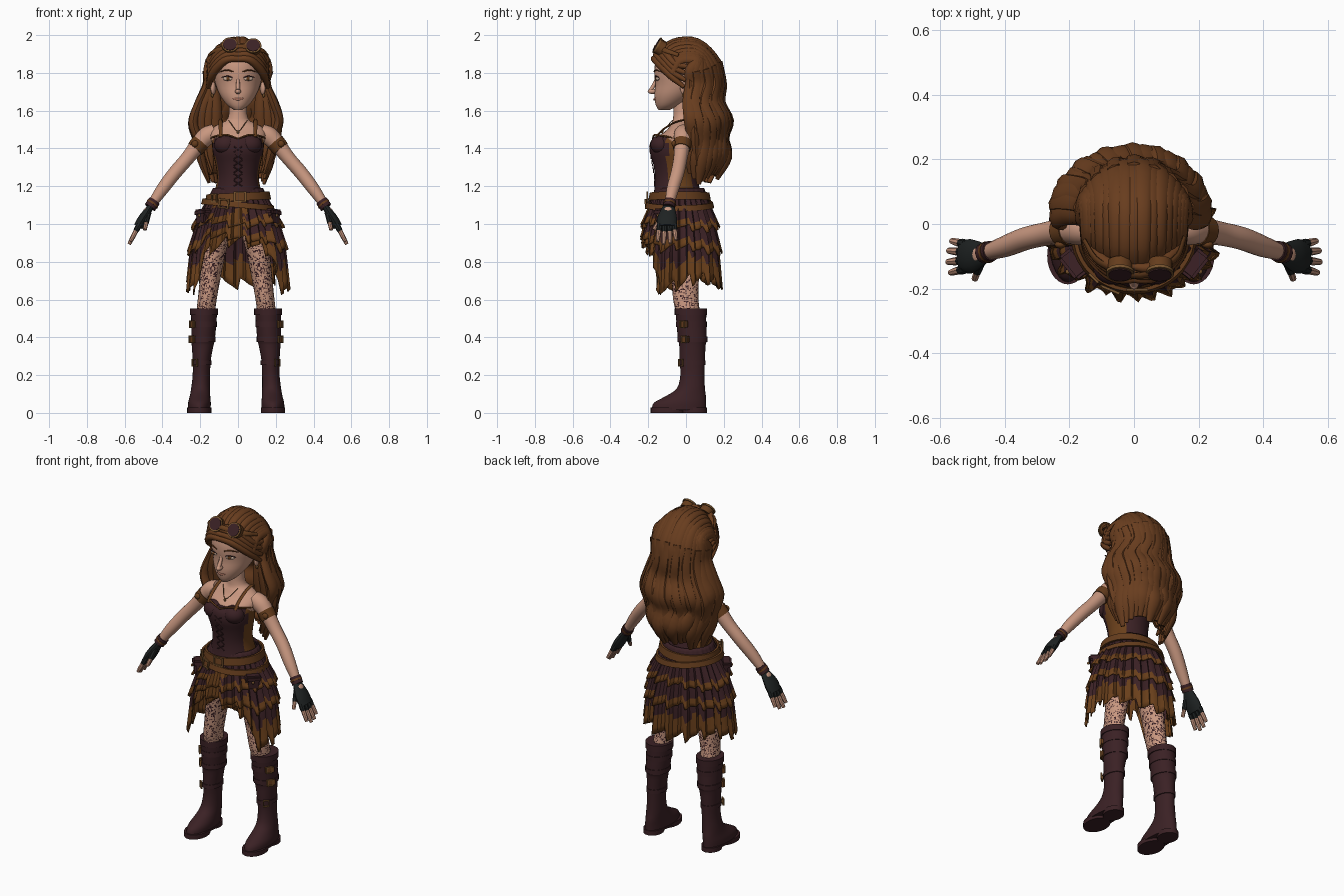
import bpy, bmesh, math, random
from mathutils import Vector, Matrix, Euler

if "Cube" in bpy.data.objects:
    bpy.data.objects.remove(bpy.data.objects["Cube"])
random.seed(4)
COLORS = {"skin": (.58, .31, .215), "hair": (.138, .046, .013), "plum": (.043, .015, .018),
          "brown_cloth": (.145, .051, .011), "leather": (.13, .046, .012), "brass": (.19, .09, .028),
          "black": (.013, .016, .016), "eye_white": (.6, .44, .34), "lips": (.45, .19, .13)}
MATS = {}
for k, c in COLORS.items():
    MATS[k] = bpy.data.materials.new(k)
    MATS[k].diffuse_color = (*c, 1)


def make(name, bm, mats, rule=None, mirror=False, solid=0):
    bmesh.ops.recalc_face_normals(bm, faces=bm.faces[:])
    bm.faces.index_update()
    for f in bm.faces:
        if rule:
            f.material_index = int(rule(f))
    me = bpy.data.meshes.new(name)
    bm.to_mesh(me)
    bm.free()
    ob = bpy.data.objects.new(name, me)
    bpy.context.collection.objects.link(ob)
    for m in mats.split():
        me.materials.append(MATS[m])
    if mirror:
        ob.modifiers.new("mirror", 'MIRROR').use_mirror_merge = False
    if solid:
        ob.modifiers.new("thickness", 'SOLIDIFY').thickness = solid


def loft(rings, loop=True, cap=True):
    bm = bmesh.new()
    vs = [[bm.verts.new(p) for p in r] for r in rings]
    n = len(rings[0])
    for a, b in zip(vs, vs[1:]):
        for i in range(n if loop else n - 1):
            j = (i + 1) % n
            bm.faces.new((a[i], a[j], b[j], b[i]))
    if cap:
        bm.faces.new(vs[0])
        bm.faces.new(vs[-1])
    return bm


def smooth(pts, n=5):
    """Rounded path through the points."""
    p = [Vector(q) for q in pts]
    p = [2 * p[0] - p[1]] + p + [2 * p[-1] - p[-2]]
    out = []
    for i in range(1, len(p) - 2):
        a, b, c, d = p[i - 1:i + 3]
        for k in range(n):
            t = k / n
            out.append(.5 * (2 * b + (c - a) * t + (2 * a - 5 * b + 4 * c - d) * t * t
                             + (3 * b - a - 3 * c + d) * t ** 3))
    return out + [p[-2]]


def oval(cx, cy, z, rx, ry, n):
    return [Vector((cx + rx * math.cos(2 * math.pi * i / n), cy + ry * math.sin(2 * math.pi * i / n), z))
            for i in range(n)]


def stack(name, rings, mats, n=24, steps=3, rule=None, mirror=False, raw=False):
    """Oval rings given as height, centre x, front y, back y, half width."""
    rows = zip(smooth([r[:3] for r in rings], steps), smooth([(r[3], r[4], 0) for r in rings], steps))
    bm = loft([oval(a.y, (a.z + b.x) / 2, a.x, b.y, (b.x - a.z) / 2, n) for a, b in rows])
    return bm if raw else make(name, bm, mats, rule, mirror)


def tube(name, pts, mat, flat=1, n=10, steps=4, out=None, mirror=False):
    """Round or flattened tube through x, y, z, radius points."""
    p = smooth(pts, steps) if steps > 1 else [Vector(q) for q in pts]
    c = [q.to_3d() for q in p]
    rings = []
    for i, q in enumerate(c):
        t = (c[min(i + 1, len(c) - 1)] - c[max(i - 1, 0)]).normalized()
        b = t.cross(out(q) if out else Vector((0, -1, 0)))
        b = b.normalized() if b.length > .05 else t.cross(Vector((1, 0, 0))).normalized()
        u = b.cross(t)
        rings.append([q + p[i][3] * (math.cos(k) * b + flat * math.sin(k) * u)
                      for k in (2 * math.pi * j / n for j in range(n))])
    make(name, loft(rings), mat, mirror=mirror)


def ball(name, loc, size, mat, rot=(0, 0, 0), mirror=False, seg=16):
    bm = bmesh.new()
    bmesh.ops.create_uvsphere(bm, u_segments=seg, v_segments=seg // 2 + 2, radius=1,
                              matrix=Matrix.LocRotScale(Vector(loc), Euler(rot), Vector(size)))
    make(name, bm, mat, mirror=mirror)


def box(name, loc, size, mat, rot=(0, 0, 0), mirror=False):
    bm = bmesh.new()
    bmesh.ops.create_cube(bm, size=1, matrix=Matrix.LocRotScale(Vector(loc), Euler(rot), Vector(size)))
    bmesh.ops.bevel(bm, geom=bm.edges[:], offset=min(size) * .25, segments=2, affect='EDGES')
    make(name, bm, mat, mirror=mirror)


def buckle(name, loc, w, h, rot=(0, 0, 0), mirror=False):
    m = Matrix.LocRotScale(Vector(loc), Euler(rot), None)
    prof = [(-.004, 0), (.004, 0), (.004, .3), (-.004, .3)]
    rings = [[m @ Vector((sx * w * (1 - k), y, sz * h * (1 - k))) for y, k in prof]
             for sx, sz in ((-1, -1), (1, -1), (1, 1), (-1, 1), (-1, -1))]
    make(name, loft(rings, cap=False), "brass", mirror=mirror)


# Head and face
stack("head", [(1.603, 0, -.145, -.09, .02), (1.63, 0, -.16, -.03, .058), (1.68, 0, -.168, .05, .095),
               (1.74, 0, -.163, .12, .12), (1.80, 0, -.168, .14, .132), (1.86, 0, -.16, .14, .13),
               (1.92, 0, -.12, .1, .1), (1.95, 0, -.04, .04, .04)], "skin", n=32)
ball("nose", (0, -.178, 1.702), (.016, .025, .014), "skin")
tube("nose_bridge", [(0, -.157, 1.77, .008), (0, -.168, 1.74, .01), (0, -.186, 1.708, .012)], "skin",
     out=lambda q: Vector((0, -1, .2)))
tube("mouth", [(-.034, -.157, 1.668, .003), (0, -.17, 1.66, .006), (.034, -.157, 1.668, .003)], "lips", .6)
ball("ear", (.131, -.01, 1.718), (.013, .022, .034), "skin", (0, 0, .3), True)
ball("earring", (.136, -.012, 1.682), (.007, .009, .012), "brass", mirror=True)
ball("eye", (.055, -.152, 1.77), (.027, .008, .012), "eye_white", (0, 0, .3), True)
ball("iris", (.053, -.159, 1.77), (.01, .004, .01), "leather", (0, 0, .3), True)
tube("eyelash", [(.028, -.163, 1.774, .002), (.055, -.162, 1.783, .003), (.088, -.144, 1.776, .002)],
     "plum", mirror=True)
tube("eyebrow", [(.025, -.169, 1.806, .003), (.06, -.160, 1.815, .004), (.098, -.131, 1.805, .002)],
     "hair", mirror=True)


# Hair: strands swept from the hairline over the head and down the back in waves
def hair_keys(a, drop=0, wave=0, inset=0):
    s, c = math.sin(a), math.cos(a)
    k = [(.15 * s, -.155 + .08 * s * s, 1.90 - .10 * s * s), (.15 * s, -.07 + .04 * s * s, 1.968 - .1 * s * s),
         (.155 * s, .06, 1.968 - .1 * s * s), (.165 * s, .03 + .135 * c, 1.86 - .05 * s * s)]
    fall = [(1.74, .163, .185), (1.64, .205, .178), (1.54, .237, .22), (1.45, .212, .2),
            (1.345, .193, .22), (1.228, .155, .168)]
    for i, (z, w, b) in enumerate(fall):
        q = a + wave * math.sin(i * 1.7)
        x = w * math.sin(q)
        k.append((x * (.91 if x > 0 else 1), .035 + (b - .035) * math.cos(q), z + drop * i / 5))
    m = 1 - inset
    return [(x * m, .02 + (y - .02) * m, z - (.45 * inset if z > 1.8 else 0)) for x, y, z in k]


def from_head(q):
    return q - Vector((0, .02, min(q.z, 1.8)))


shell = [smooth(hair_keys(math.radians(-92 + 184 * i / 40), 0.04, 0, .08), 5) for i in range(41)]
make("hair_base", loft(shell, loop=False, cap=False), "hair", solid=.012)
RAD = (.018, .024, .028, .034, .037, .042, .045, .042, .04, .014)
for i in range(19):
    a = math.radians(-92 + 184 * i / 18)
    keys = hair_keys(a, random.uniform(-.02, .04), random.uniform(.04, .13))
    g = random.uniform(.85, 1.12)
    tube("hair_strand", [(*k, r * g) for k, r in zip(keys, RAD)], "hair", .6, 10, 4, from_head)
    if i % 2:  # shorter overlapping locks
        tube("hair_lock", [(x * 1.04, y * 1.06, z, r * .7) for (x, y, z), r in zip(keys[3:9], RAD[4:])],
             "hair", .7, 8, 4, from_head)
# Front locks beside the neck
for k in range(3):
    tube("side_lock", [(.148, .02, 1.8, .02), (.155 - .015 * k, .02, 1.7, .028), (.19 - .035 * k, .03, 1.6, .036),
                       (.197 - .038 * k, .045, 1.5, .036), (.18 - .03 * k, .05, 1.4, .032),
                       (.16 - .02 * k, .06, 1.27 + .02 * k, .01)], "hair", .8, 10, 4, None, True)
# Swept fringe framing the face
for k in range(4):
    h = .022 * k
    tube("fringe_sweep", [(-.035 + .01 * k, -.168 + h * .55, 1.87 + h, .012), (.05, -.168 + h * .5, 1.873 + h, .019),
                          (.103, -.132 + h * .4, 1.836 + h, .022), (.14, -.08 + h * .3, 1.783 + h, .02),
                          (.158, -.01 + h * .4, 1.725 + h * 1.6, .012)], "hair", .9, 10, 5, None, True)

# Goggles
tube("goggle_strap", [(-.155, -.05, 1.895, .01), (-.105, -.12, 1.925, .014), (.018, -.16, 1.942, .014),
                      (.125, -.11, 1.92, .014), (.157, -.04, 1.895, .01)], "leather", .5, 8, 5, from_head)
face = Vector((0, -.86, .51))
for x, z in ((-.043, 1.943), (.08, 1.938)):
    c = Vector((x, -.144, z))
    for nm, r, a, b, m in (("goggle_cup", .039, -.03, .012, "leather"), ("goggle_rim", .044, .004, .014, "brass"),
                           ("goggle_lens", .036, .01, .018, "plum")):
        tube(nm, [(*(c + face * a), r), (*(c + face * b), r)], m, 1, 20, 1, lambda q: Vector((1, 0, 0)))

# Neck, chest and necklace
stack("chest", [(1.38, 0, -.14, .05, .115), (1.45, 0, -.15, .055, .145), (1.50, 0, -.1, .055, .145),
                (1.53, 0, -.08, .05, .1), (1.56, 0, -.068, .035, .053), (1.66, 0, -.065, .03, .045)], "skin")
tube("necklace", [(-.05, -.072, 1.55, .002), (0, -.122, 1.492, .002), (.05, -.072, 1.55, .002)], "brass", 1, 6)
ball("pendant", (0, -.126, 1.487), (.007, .006, .009), "brass")


# Corset with side panels, lacing and straps
def side_panel(f):
    c = f.calc_center_median()
    return abs(c.x) > .07 and -.1 < c.y < .03


stack("corset", [(1.1, 0, -.185, .1, .15), (1.18, 0, -.168, .075, .122), (1.25, 0, -.164, .06, .11),
                 (1.32, 0, -.174, .06, .12), (1.38, 0, -.192, .062, .134), (1.43, 0, -.19, .062, .137),
                 (1.458, 0, -.17, .06, .135)], "plum brown_cloth", 32, rule=side_panel)
ball("bust_cup", (.066, -.133, 1.42), (.062, .056, .052), "plum", (0, 0, .2), True)
tube("corset_trim", [(.0, -.176, 1.452, .004), (.06, -.165, 1.472, .005), (.115, -.12, 1.466, .005),
                     (.142, -.06, 1.454, .004)], "leather", mirror=True)
for i in range(6):
    z = 1.2 + i * .036
    y = -.166 - .024 * max(0, i - 1) / 4
    for s in (-1, 1):
        tube("corset_lace", [(-.022 * s, y, z, .003), (.022 * s, y - .002, z + .03, .003)], "plum", 1, 6, 1)
tube("shoulder_strap", [(.09, -.158, 1.46, .01), (.092, -.118, 1.503, .01), (.093, -.04, 1.545, .01),
                        (.09, .03, 1.54, .01), (.085, .066, 1.44, .01)], "leather", .5, 8, 4,
     lambda q: Vector((0, q.y + .03, .06)), True)

# Pleated skirt tiers with ragged hems
SKIRT = [(1.2, .128, .125), (1.15, .15, .14), (1.0, .215, .18), (.85, .252, .205), (.6, .275, .222)]


def skirt_radius(z):
    for a, b in zip(SKIRT, SKIRT[1:]):
        if z >= b[0]:
            t = (a[0] - z) / (a[0] - b[0])
            return a[1] + (b[1] - a[1]) * t, a[2] + (b[2] - a[2]) * t
    return SKIRT[-1][1:]


def tier(name, top, hem, lift, off, band, ragged):
    n, rows, rings = 120, 12, []
    for j in range(rows):
        t, ring = j / (rows - 1), []
        for i in range(n):
            p = 2 * math.pi * i / n
            e = min(1, max(0, (-math.sin(p) - .5) / .25))
            zig = (i / 8 + .3) % 1 - .5 + .35 * math.sin(3 * p + 9 * hem)
            h = hem + lift * e * e * (3 - 2 * e) + ragged * zig - .03 * abs(math.cos(p)) * (lift > .1)
            z = top + (h - top) * t
            rx, ry = skirt_radius(z)
            r = off * t ** 1.5 + .013 * (t + .05) * (((i / 4) % 1) * 2 - 1 + .5 * math.sin(i * .9))
            ring.append(Vector(((rx + r) * math.cos(p), -.032 + (ry + r) * math.sin(p), z)))
        rings.append(ring)

    def cloth(f):
        row, col = f.index // n, f.index % n
        swath = 74 <= col <= 106 and row > 4 and (col + 2 * row) % 20 < 8
        return row >= band or swath or (lift > .1 and row > 6 and col % 24 in (4, 5, 6, 7, 17, 18))
    make(name, loft(rings, cap=False), "plum brown_cloth", cloth, solid=.006)


tier("skirt_bottom_tier", 1.08, .71, .18, 0, 8, .075)
tier("skirt_middle_tier", 1.12, .865, .06, .012, 9, .045)
tier("skirt_top_tier", 1.19, .985, .02, .022, 9, .04)


# Belts, buckles and pouches
def belt(name, z, tilt, w, d, h):
    prof = [(0, -h), (.014, -h), (.006, h), (-.006, h)]
    rings = []
    for i in range(41):
        c, s = math.cos(2 * math.pi * i / 40), math.sin(2 * math.pi * i / 40)
        rings.append([Vector(((w + o) * c, -.034 + (d + o) * s, z + k + tilt * c)) for o, k in prof])
    make(name, loft(rings, cap=False), "leather")


belt("upper_belt", 1.144, .008, .161, .152, .021)
belt("lower_belt", 1.102, -.018, .182, .17, .015)
buckle("upper_buckle", (.01, -.204, 1.144), .034, .028)
buckle("lower_buckle", (-.075, -.203, 1.108), .03, .026, (0, .1, -.4))
buckle("side_buckle", (-.125, -.168, 1.138), .02, .024, (0, 0, -.8))
box("pouch", (.182, -.12, 1.035), (.085, .05, .085), "plum", (0, .1, .9), True)
box("pouch_flap", (.186, -.124, 1.062), (.092, .056, .035), "plum", (0, .1, .9), True)
ball("pouch_stud", (.205, -.148, 1.045), (.008, .008, .008), "brass", mirror=True, seg=10)

# Arms, bands, cuffs
tube("arm", [(.12, -.015, 1.485, .045), (.165, -.015, 1.465, .05), (.21, -.02, 1.42, .043), (.27, -.03, 1.345, .037),
             (.335, -.045, 1.27, .036), (.40, -.07, 1.185, .033), (.462, -.09, 1.095, .023)], "skin", 1, 16, mirror=True)
tube("arm_band", [(.197, -.018, 1.434, .049), (.228, -.023, 1.397, .046)], "leather", 1, 16, 1, mirror=True)
ball("arm_band_stud", (.228, -.064, 1.425), (.018, .012, .018), "leather", mirror=True)
tube("wrist_cuff", [(.442, -.083, 1.123, .032), (.466, -.091, 1.088, .032)], "plum", 1, 14, 1, mirror=True)
tube("cuff_strap", [(.45, -.086, 1.11, .034), (.456, -.088, 1.102, .034)], "leather", 1, 14, 1, mirror=True)


# Fingerless gloves and fingers
def back_of_hand(q):
    return Vector((.8, 0, .6))


tube("glove", [(.457, -.09, 1.1, .028), (.48, -.095, 1.065, .042), (.505, -.1, 1.025, .053), (.528, -.1, .985, .05)],
     "black", .5, 14, 4, back_of_hand, True)
ball("glove_window", (.491, -.095, 1.077), (.018, .02, .006), "skin", (0, .927, 0), True)
for i, (y, l) in enumerate(((-.145, .9), (-.115, 1.05), (-.085, 1), (-.057, .82))):
    a, d = Vector((.522, y * .85 - .015, .998)), Vector((.052, (y + .1) * .3, -.1)) * l
    for nm, u, v, r, m in (("finger", .2, 1, .0125, "skin"), ("glove_finger", 0, .45, .0155, "black")):
        tube(nm, [(*(a + d * u), r), (*(a + d * (u + v) / 2), r), (*(a + d * v), r * .75)], m, 1, 8, 2,
             back_of_hand, True)
for nm, v, r, m in (("thumb", 1, .013, "skin"), ("glove_thumb", .6, .017, "black")):
    tube(nm, [(.475, -.115, 1.06, r), (.475 + .018 * v, -.115 - .055 * v, 1.06 - .09 * v, r * .8)], m, 1, 8, 1,
         lambda q: Vector((1, 0, 0)), True)

# Legs in patterned lace stockings
bm = stack("", [(1.08, .085, -.1, .07, .075), (.95, .1, -.095, .07, .072), (.85, .117, -.088, .068, .063),
                (.72, .136, -.075, .068, .055), (.6, .153, -.068, .066, .05), (.5, .165, -.045, .08, .05)],
           "", 28, 9, raw=True)
bmesh.ops.poke(bm, faces=[f for f in bm.faces if len(f.verts) == 4])
make("leg_stocking", bm, "skin plum", lambda f: random.random() < .27, True)

# Boots with cuffs, straps and soles
stack("boot", [(.545, .17, -.056, .108, .07), (.47, .171, -.05, .107, .066), (.385, .175, -.042, .11, .062),
               (.36, .177, -.036, .104, .058), (.28, .182, -.034, .1, .048), (.2, .184, -.03, .098, .046),
               (.13, .188, -.048, .1, .05), (.09, .191, -.105, .105, .054), (.055, .194, -.168, .106, .06),
               (.02, .195, -.182, .106, .06)], "plum", 28, mirror=True)
for nm, z, h, v in (("boot_cuff", .535, .018, (.17, -.06, .111, .074)),
                    ("boot_upper_strap", .47, .014, (.171, -.053, .11, .069)),
                    ("boot_middle_strap", .39, .014, (.175, -.046, .113, .066)),
                    ("boot_ankle_strap", .265, .012, (.182, -.038, .104, .052)),
                    ("boot_toe_sole", .014, .014, (.195, -.187, -.01, .064)),
                    ("boot_heel", .014, .014, (.195, -.02, .11, .054)), ("boot_welt", .022, .006, (.195, -.186, .109, .063))):
    stack(nm, [(z - h, *v), (z + h, *v)], "plum", 28, 1, mirror=True)
for x, y, z, r in ((.229, -.012, .47, .85), (.231, -.005, .39, .85), (.213, -.02, .265, .7)):
    if z > .3:
        box("boot_strap_tab", (x, y, z), (.055, .014, .036), "leather", (0, 0, r), True)
    buckle("boot_buckle", (x + .006, y - .008, z), .018, .02, (0, 0, r), True)

# Stance shifted slightly to one side, then shading
for ob in bpy.context.scene.objects:
    if ob.name.startswith(("boot", "leg")):
        ob.location.x = -.01
bpy.ops.object.select_all(action='SELECT')
bpy.context.view_layer.objects.active = bpy.context.scene.objects["head"]
bpy.ops.object.shade_smooth_by_angle(angle=math.radians(40))

for m in bpy.data.materials:
    if m.users and not m.is_grease_pencil:
        m.use_nodes = True
        m.node_tree.nodes["Principled BSDF"].inputs["Base Color"].default_value = m.diffuse_color
